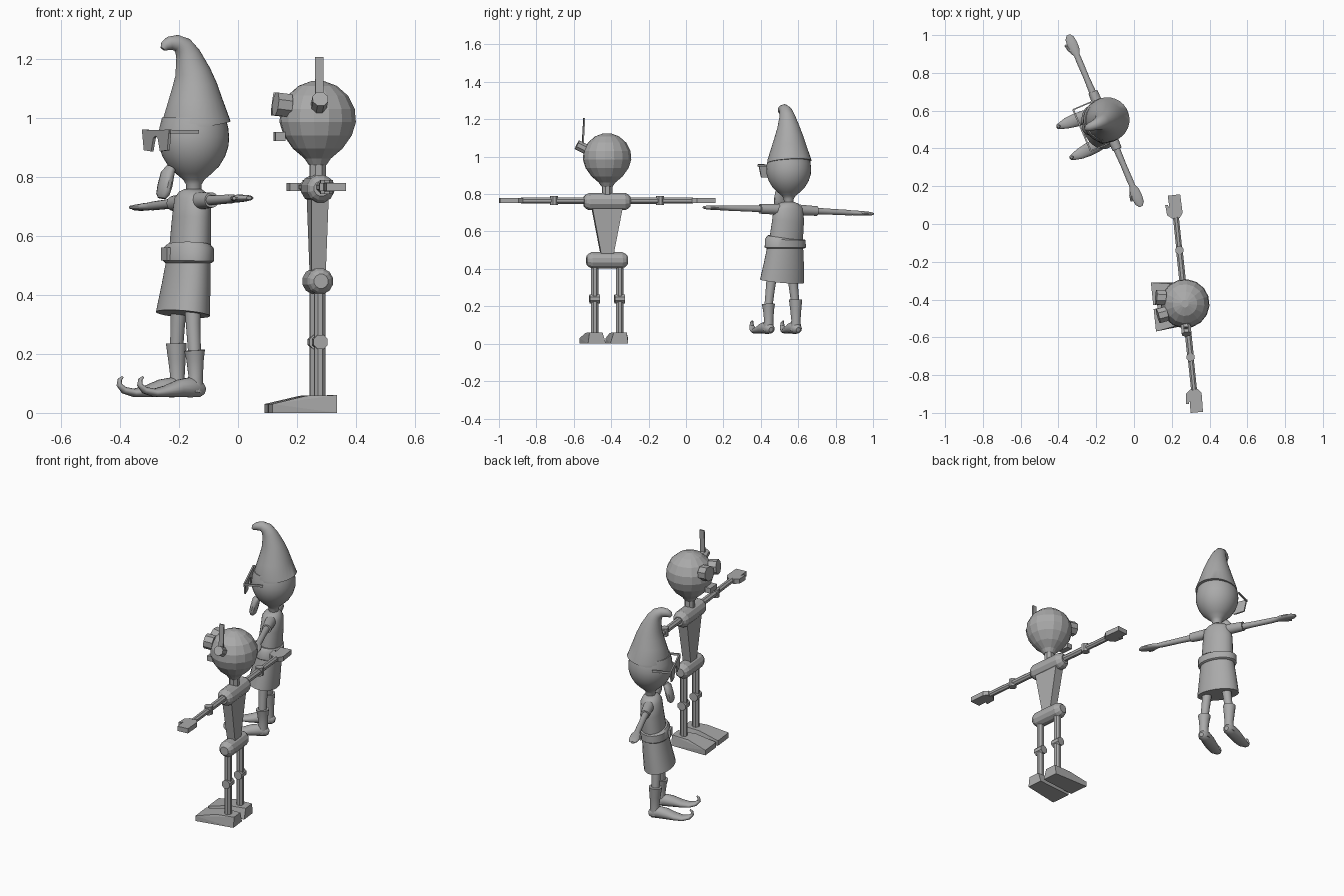
import bpy, bmesh, math
from mathutils import Vector, Matrix

grey = bpy.data.materials.new("plain_grey")
grey.diffuse_color = (0.4, 0.4, 0.4, 1)

X, Y, Z = Vector((1, 0, 0)), Vector((0, 1, 0)), Vector((0, 0, 1))


def placement(x, y, degrees):
    return Matrix.Translation((x, y, 0)) @ Matrix.Rotation(math.radians(degrees), 4, 'Z')


ROBOT = placement(0.27, -0.422, -84)
GNOME = placement(-0.148, 0.55, -67)
place = ROBOT
smooth = False


def finish(name, bm):
    bmesh.ops.recalc_face_normals(bm, faces=bm.faces[:])
    if smooth:
        for f in bm.faces:
            f.smooth = True
        for e in bm.edges:
            e.smooth = len(e.link_faces) == 2 and e.calc_face_angle() < math.radians(42)
    me = bpy.data.meshes.new(name)
    bm.to_mesh(me)
    bm.free()
    me.materials.append(grey)
    ob = bpy.data.objects.new(name, me)
    ob.matrix_world = place
    bpy.context.collection.objects.link(ob)
    return ob


def loft(name, pts, side=X, n=8):
    """Skin of elliptical rings; each point is x, y, z, radius along side, other radius."""
    bm = bmesh.new()
    c = [Vector(p[:3]) for p in pts]
    rings = []
    for i, p in enumerate(pts):
        t = (c[min(i + 1, len(c) - 1)] - c[max(i - 1, 0)]).normalized()
        v = t.cross(side).normalized()
        u = v.cross(t)
        ring = []
        for k in range(n):
            a = 2 * math.pi * (k + 0.5) / n
            ring.append(bm.verts.new(c[i] + u * math.cos(a) * p[3] + v * math.sin(a) * p[4]))
        rings.append(ring)
    for r, q in zip(rings, rings[1:]):
        for k in range(n):
            bm.faces.new((r[k], r[(k + 1) % n], q[(k + 1) % n], q[k]))
    bm.faces.new(rings[0])
    bm.faces.new(rings[-1])
    return finish(name, bm)


def rod(name, a, b, r, side=X, n=8):
    return loft(name, [(*a, r, r), (*b, r, r)], side, n)


def prism(name, pts, vec):
    bm = bmesh.new()
    face = bm.faces.new([bm.verts.new(p) for p in pts])
    ext = bmesh.ops.extrude_face_region(bm, geom=[face], use_keep_orig=True)
    moved = [g for g in ext["geom"] if isinstance(g, bmesh.types.BMVert)]
    bmesh.ops.translate(bm, verts=moved, vec=vec)
    return finish(name, bm)


def hull(name, pts):
    bm = bmesh.new()
    for p in pts:
        bm.verts.new(p)
    bmesh.ops.convex_hull(bm, input=bm.verts[:])
    bmesh.ops.dissolve_limit(bm, angle_limit=0.01, verts=bm.verts[:], edges=bm.edges[:])
    return finish(name, bm)


def box(name, c, w, d, h):
    return hull(name, [(c[0] + i * w / 2, c[1] + j * d / 2, c[2] + k * h / 2)
                       for i in (-1, 1) for j in (-1, 1) for k in (-1, 1)])


def pill(name, z, half, r):
    prof = [(-half, .55), (-half + .012, .82), (-half + .03, 1),
            (half - .03, 1), (half - .012, .82), (half, .55)]
    return loft(name, [(x, 0, z, r * k, r * k) for x, k in prof], Y, 12)


# ---------- robot: flat faceted ----------
pill("robot_hips", .446, .11, .045)
pill("robot_shoulders", .76, .125, .048)
hull("robot_torso", [(i * w, j * d, z) for w, d, z in ((.03, .024, .46), (.083, .029, .735))
                     for i in (-1, 1) for j in (-1, 1)])
rod("robot_neck", (0, 0, .78), (0, 0, .87), .029)
loft("robot_head", [(0, 0, z, r, r) for z, r in (
    (.84, .03), (.862, .045), (.895, .084), (.94, .116), (.985, .13),
    (1.03, .126), (1.075, .103), (1.108, .065), (1.125, .02))], X, 16)
# ear knob and antenna on one side only
rod("robot_ear", (.1, -.008, 1.033), (.161, -.008, 1.064), .028, Y)
hull("robot_antenna", [(x + i * .004, -.008 + j * .014, z) for x, z in ((.131, 1.05), (.122, 1.206))
                       for i in (-1, 1) for j in (-1, 1)])
box("robot_mouth", (0, -.13, .937), .07, .035, .03)
for s, nm in ((1, "left"), (-1, "right")):
    rod(f"robot_{nm}_eye", (s * .042, -.1, 1.041), (s * .05, -.149, 1.047), .042)
    # arm
    rod(f"robot_{nm}_upper_arm", (s * .11, 0, .765), (s * .285, 0, .765), .019, Y)
    rod(f"robot_{nm}_elbow", (s * .285, 0, .741), (s * .285, 0, .789), .023)
    rod(f"robot_{nm}_forearm", (s * .285, 0, .765), (s * .462, 0, .765), .017, Y)
    palm = [(.455, -.02), (.475, -.045), (.53, -.05), (.53, -.036), (.512, -.029),
            (.578, -.031), (.579, .035), (.48, .038), (.455, .02)]
    prism(f"robot_{nm}_hand", [(s * x, y, .751) for x, y in palm], (0, 0, .028))
    # leg
    rod(f"robot_{nm}_leg", (s * .067, 0, .04), (s * .067, 0, .44), .021)
    rod(f"robot_{nm}_knee", (s * .04, 0, .24), (s * .094, 0, .24), .026, Y)
    hull(f"robot_{nm}_foot", [(s * x, y, z) for x, y, z in (
        (.012, .055, 0), (.108, .055, 0), (.03, .055, .06), (.1, .055, .06),
        (.02, -.05, .058), (.11, -.05, .058),
        (.01, -.168, 0), (.13, -.168, 0), (.01, -.168, .03), (.13, -.168, .03))])

# ---------- gnome: smooth ----------
place, smooth = GNOME, True
loft("gnome_head", [(0, -.002, z, r, r) for z, r in (
    (.74, .025), (.775, .027), (.79, .036), (.81, .06), (.835, .086), (.87, .107),
    (.905, .118), (.935, .12), (.965, .117), (1.0, .108))], X, 28)
# hat with the tip curling forward; brim lower at the back
loft("gnome_hat", [(0, -y, z, r, r) for y, z, r in (
    (-.008, .972, .118), (-.006, .985, .117), (-.004, 1.06, .092), (-.001, 1.11, .076),
    (.006, 1.156, .06), (.024, 1.215, .042), (.042, 1.242, .034), (.066, 1.254, .027),
    (.092, 1.252, .023), (.108, 1.243, .018), (.116, 1.233, .009))], X, 28)
# chin beard
loft("gnome_beard", [(0, -.085, .83, .022, .016), (0, -.098, .812, .036, .021),
                     (0, -.108, .77, .04, .022), (0, -.116, .74, .036, .02),
                     (0, -.119, .727, .022, .012)], X, 12)
# body, skirt and belt
loft("gnome_torso", [(0, -.005, .758, .03, .03), (0, -.005, .748, .058, .044),
                     (0, -.007, .725, .083, .057), (0, -.01, .66, .089, .062),
                     (.008, -.02, .55, .094, .066)], X, 24)
loft("gnome_belt", [(.01, -.026, .508, .104, .073), (.01, -.026, .515, .115, .081),
                    (.01, -.025, .558, .114, .08), (.009, -.024, .568, .1, .07)], X, 24)
box("gnome_buckle", (.01, -.108, .538), .05, .016, .045)
loft("gnome_skirt", [(.01, -.025, .52, .1, .07), (.013, -.036, .43, .112, .077),
                     (.018, -.05, .335, .124, .085)], X, 24)

for s, nm in ((1, "left"), (-1, "right")):
    # dark glasses: lens plate and temple
    lens = [(.0, .958), (.118, .96), (.102, .89), (.038, .886), (.018, .932), (.0, .938)]
    prism(f"gnome_{nm}_lens", [(s * x, -.143, z) for x, z in lens], (0, .009, 0))
    box(f"gnome_{nm}_temple", (s * .119, -.088, .953), .007, .105, .012)
    # arm, slightly sloped from one side to the other
    d = .035 * s

    def az(x):
        return .716 + d * x + (x - .1) * -.012
    loft(f"gnome_{nm}_sleeve", [(s * x, -.006, az(x), r, r) for x, r in
                                ((.06, .03), (.11, .028), (.165, .026))], Y, 16)
    loft(f"gnome_{nm}_arm", [(s * x, -.008, az(x), a, b) for x, a, b in (
        (.15, .019, .018), (.25, .016, .016), (.34, .017, .015), (.375, .016, .013),
        (.4, .027, .013), (.44, .029, .012), (.475, .024, .01), (.493, .01, .006))], Y, 16)
    loft(f"gnome_{nm}_thumb", [(s * .395, -.02, az(.395), .01, .009),
                               (s * .42, -.036, az(.42), .009, .009),
                               (s * .45, -.044, az(.45), .006, .006)], Z, 8)
    # leg and boot
    c = .022
    hip, boot = c + s * .057, c + s * .079
    loft(f"gnome_{nm}_leg", [(hip, -.04, .38, .029, .029), (hip + s * .01, -.042, .3, .025, .025),
                             (boot, -.042, .2, .022, .022)], X, 16)
    top = .212 if s > 0 else .236
    loft(f"gnome_{nm}_boot", [(boot, -.042, .07, .03, .032), (boot, -.038, .125, .025, .025),
                              (boot, -.04, .18, .03, .03), (boot, -.042, top, .036, .036)], X, 16)
    loft(f"gnome_{nm}_shoe", [(boot + s * out, -y, z, w, h) for y, z, w, h, out in (
        (.006, .075, .012, .013, 0), (.018, .078, .026, .025, 0), (.055, .087, .032, .035, 0),
        (.1, .083, .036, .03, .003), (.15, .073, .036, .02, .006), (.195, .068, .03, .014, .009),
        (.23, .077, .02, .012, .01), (.248, .095, .013, .009, .01), (.246, .113, .009, .007, .01),
        (.235, .122, .004, .004, .01))], X, 16)
